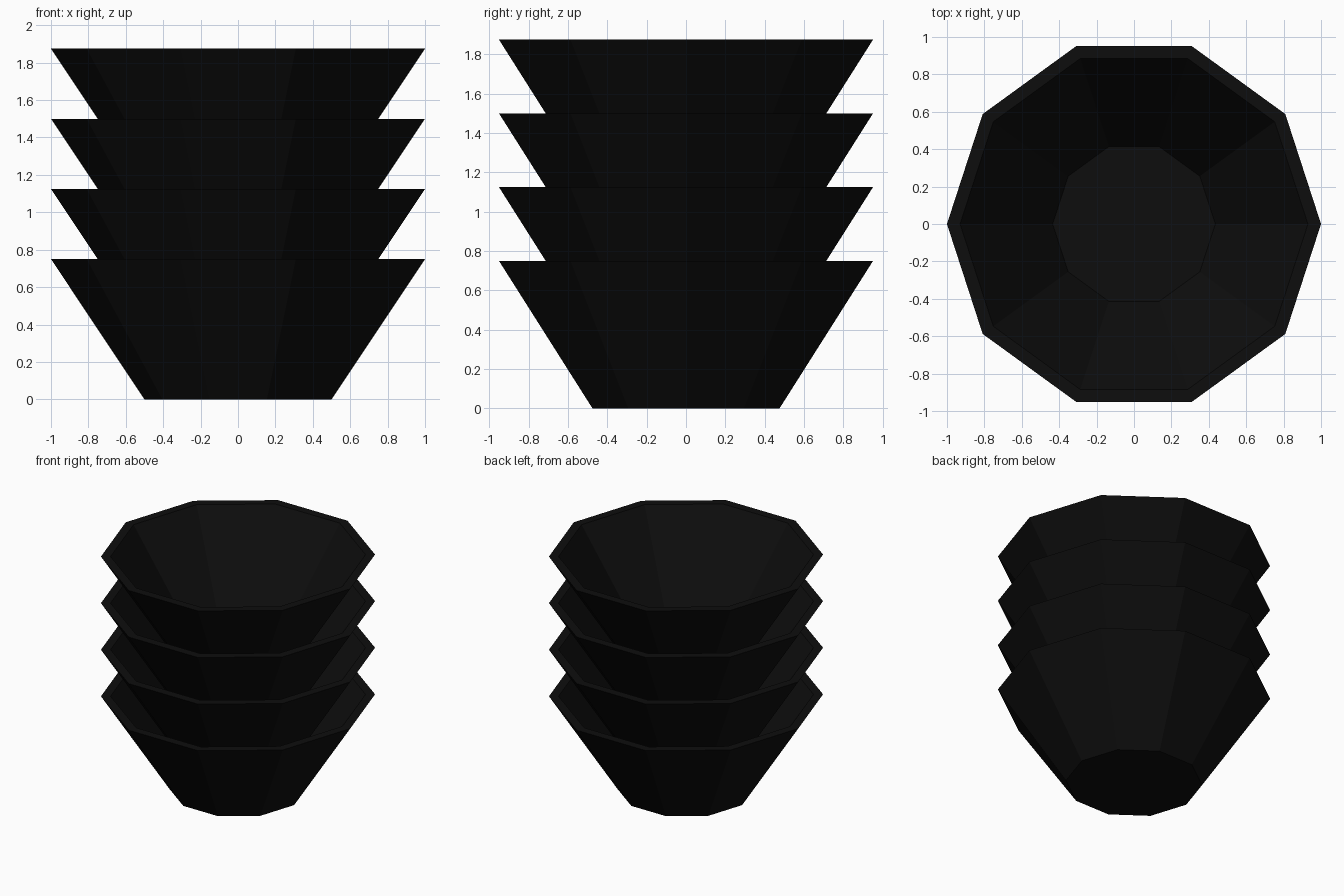
import bpy, bmesh, math

if "Cube" in bpy.data.objects:
    bpy.data.objects.remove(bpy.data.objects["Cube"])

SIDES = 10

black = bpy.data.materials.new("near_black")
black.diffuse_color = (0.004, 0.004, 0.004, 1)
black.use_nodes = True
black.node_tree.nodes["Principled BSDF"].inputs["Base Color"].default_value = black.diffuse_color


def bowl(name, z0):
    # ten-sided flared bowl: outer wall, flat rim, inner wall, both floors
    profile = [(0.5, 0.0), (1.0, 0.75), (0.93, 0.75), (0.435, 0.04)]
    bm = bmesh.new()
    rings = []
    for r, z in profile:
        rings.append([bm.verts.new((r * math.cos(2 * math.pi * i / SIDES),
                                    r * math.sin(2 * math.pi * i / SIDES), z))
                      for i in range(SIDES)])
    for a, b in zip(rings, rings[1:]):
        for i in range(SIDES):
            j = (i + 1) % SIDES
            bm.faces.new((a[i], a[j], b[j], b[i]))
    bm.faces.new(rings[0][::-1])
    bm.faces.new(rings[-1])
    bmesh.ops.recalc_face_normals(bm, faces=bm.faces)
    mesh = bpy.data.meshes.new(name)
    bm.to_mesh(mesh)
    bm.free()
    mesh.materials.append(black)
    obj = bpy.data.objects.new(name, mesh)
    obj.location.z = z0
    bpy.context.collection.objects.link(obj)


# stack of four nested bowls
for k in range(4):
    bowl(f"bowl_{k + 1}", 0.375 * k)
